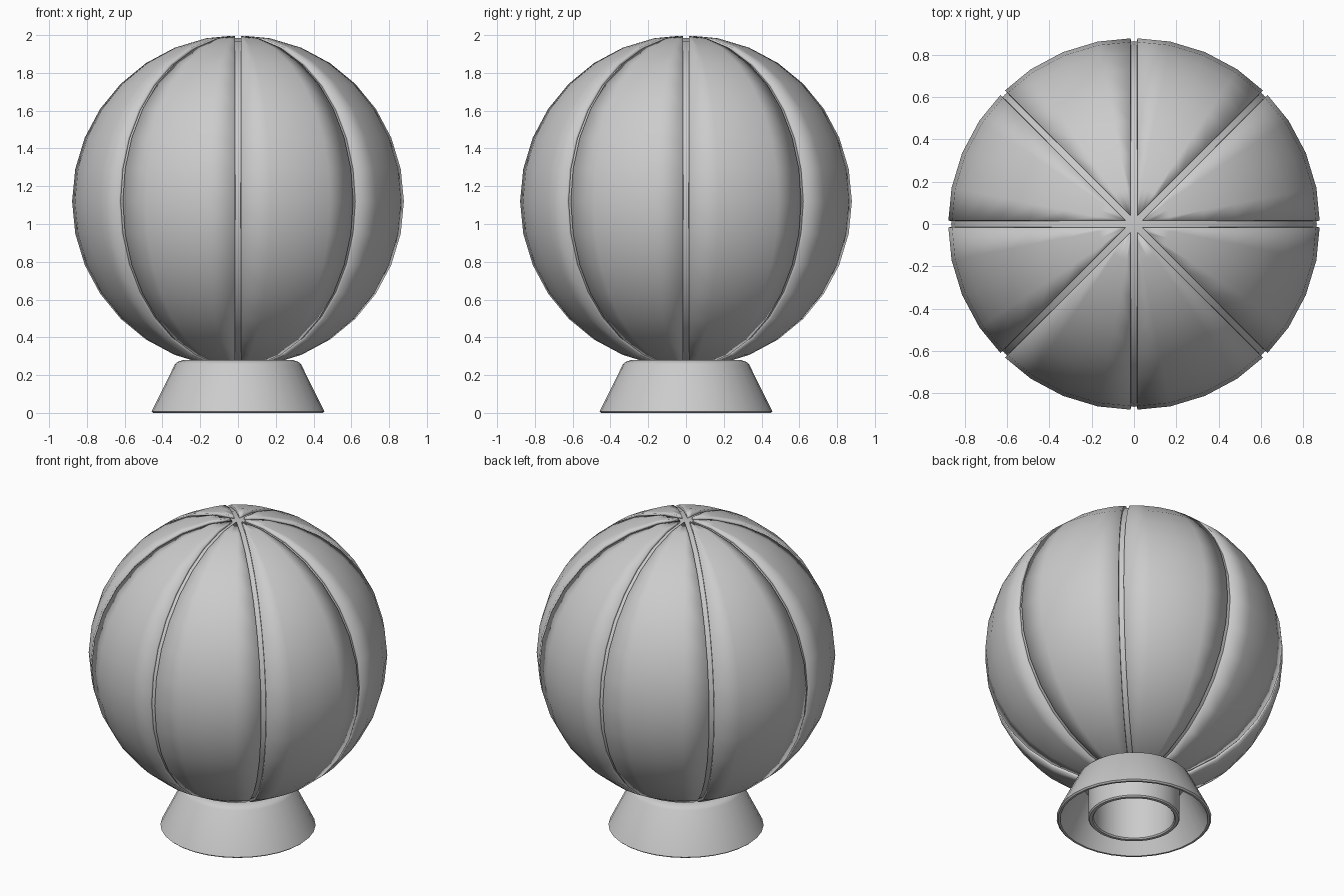
import bpy, bmesh, math
from mathutils import Vector

if "Cube" in bpy.data.objects:
    bpy.data.objects.remove(bpy.data.objects["Cube"])

CENTRE = Vector((0, 0, 1.12))
RADIUS = 0.88
GAP = 0.016  # half width of the seam between panels


def finish(name, bm):
    mesh = bpy.data.meshes.new(name)
    bm.to_mesh(mesh)
    bm.free()
    ob = bpy.data.objects.new(name, mesh)
    bpy.context.collection.objects.link(ob)
    bpy.ops.object.select_all(action='DESELECT')
    ob.select_set(True)
    bpy.context.view_layer.objects.active = ob
    bpy.ops.object.shade_smooth_by_angle(angle=math.radians(30))
    return ob


def sphere(radius):
    bm = bmesh.new()
    bmesh.ops.create_uvsphere(bm, u_segments=32, v_segments=16, radius=radius)
    return bm


def clip(bm, normal):
    # keep the side the normal points to, leaving half a seam
    geom = bm.verts[:] + bm.edges[:] + bm.faces[:]
    bmesh.ops.bisect_plane(bm, geom=geom, dist=1e-5, plane_co=normal * GAP,
                           plane_no=normal, clear_inner=True)


# Inner ball seen at the bottom of the seams
core = finish("inner_ball", sphere(0.865))
core.location = CENTRE

# Eight raised panels separated by narrow meridian seams
for i in range(8):
    a, b = math.radians(45 * i), math.radians(45 * (i + 1))
    bm = sphere(RADIUS)
    clip(bm, Vector((-math.sin(a), math.cos(a), 0)))
    clip(bm, Vector((math.sin(b), -math.cos(b), 0)))
    panel = finish(f"ball_panel_{i + 1}", bm)
    panel.location = CENTRE
    solid = panel.modifiers.new("thickness", 'SOLIDIFY')
    solid.thickness = 0.02
    solid.offset = -1

# Hollow flared foot with an inner tube, as one revolved profile
profile = [(0.448, 0), (0.457, 0.008), (0.335, 0.255), (0.32, 0.27), (0.29, 0.28),
           (0.238, 0.275), (0.238, 0.008), (0.245, 0), (0.263, 0), (0.27, 0.008),
           (0.27, 0.25), (0.31, 0.25), (0.432, 0.008), (0.436, 0)]
bm = bmesh.new()
verts = [bm.verts.new((r, 0, z)) for r, z in profile]
edges = [bm.edges.new((verts[k - 1], verts[k])) for k in range(len(verts))]
bmesh.ops.spin(bm, geom=verts + edges, cent=(0, 0, 0), axis=(0, 0, 1),
               angle=math.tau, steps=32, use_duplicate=False)
bmesh.ops.remove_doubles(bm, verts=bm.verts[:], dist=1e-4)
bmesh.ops.recalc_face_normals(bm, faces=bm.faces[:])
finish("foot", bm)
